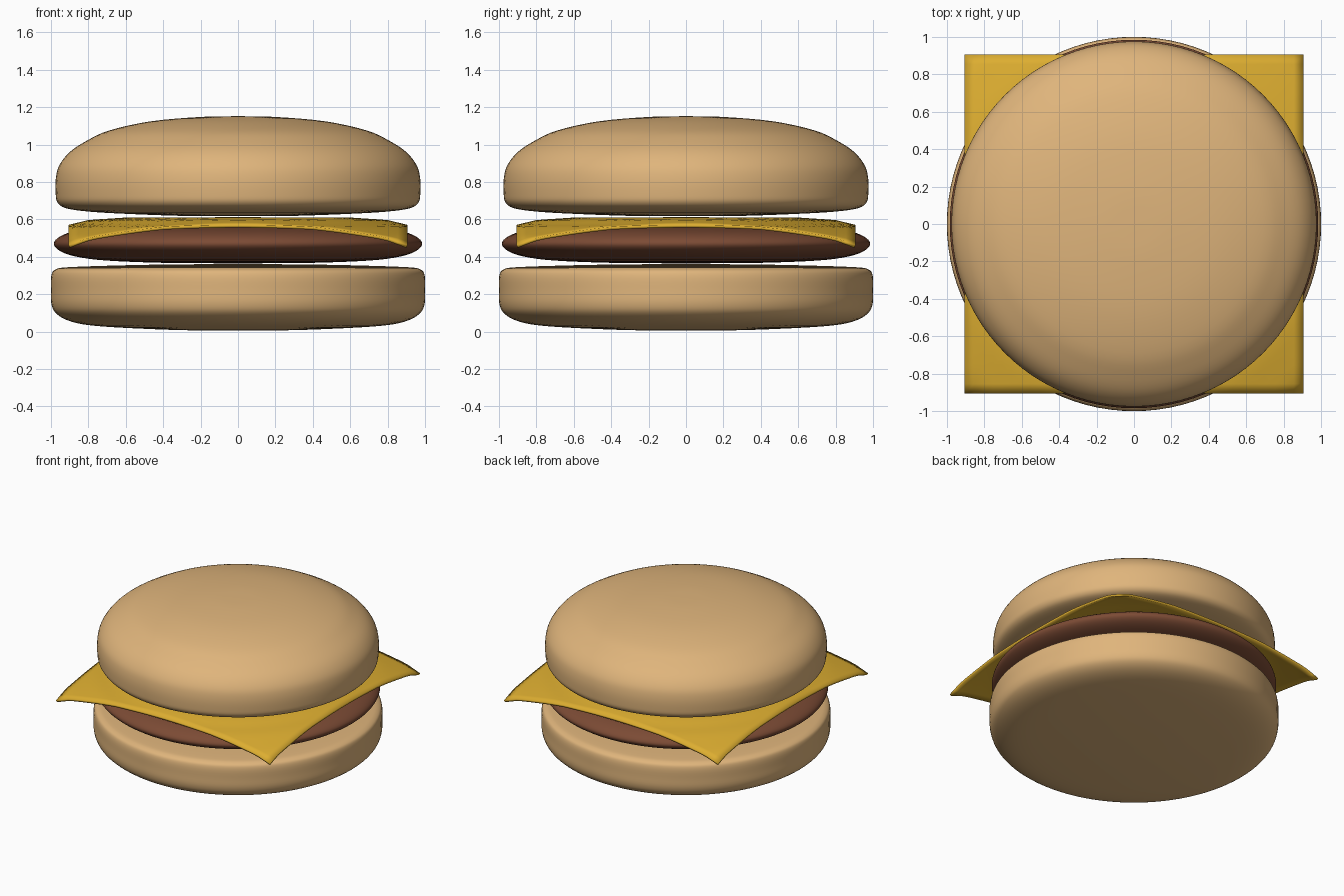
import bpy, bmesh, math
from mathutils import Vector

if "Cube" in bpy.data.objects:
    bpy.data.objects.remove(bpy.data.objects["Cube"])


def finish(name, bm, color, angle):
    bmesh.ops.recalc_face_normals(bm, faces=bm.faces)
    mesh = bpy.data.meshes.new(name)
    bm.to_mesh(mesh)
    bm.free()
    obj = bpy.data.objects.new(name, mesh)
    bpy.context.collection.objects.link(obj)
    mat = bpy.data.materials.new(name + "_color")
    mat.diffuse_color = color
    mat.use_nodes = True
    mat.node_tree.nodes["Principled BSDF"].inputs["Base Color"].default_value = mat.diffuse_color
    mesh.materials.append(mat)
    bpy.ops.object.select_all(action='DESELECT')
    obj.select_set(True)
    bpy.context.view_layer.objects.active = obj
    bpy.ops.object.shade_smooth_by_angle(angle=math.radians(angle))
    return obj


def smooth_profile(points, steps=4):
    # Catmull-Rom curve through the (radius, z) points
    p = [Vector(q) for q in points]
    p = [2 * p[0] - p[1]] + p + [2 * p[-1] - p[-2]]
    out = []
    for a, b, c, d in zip(p, p[1:], p[2:], p[3:]):
        for i in range(steps):
            t = i / steps
            out.append(0.5 * (2 * b + (c - a) * t + (2 * a - 5 * b + 4 * c - d) * t ** 2
                              + (3 * b - a - 3 * c + d) * t ** 3))
    return out + [p[-2]]


def lathe(name, points, color, segments=96):
    bm = bmesh.new()
    verts = [bm.verts.new((r, 0, z)) for r, z in smooth_profile(points)]
    edges = [bm.edges.new(pair) for pair in zip(verts, verts[1:])]
    bmesh.ops.spin(bm, geom=verts + edges, axis=(0, 0, 1), cent=(0, 0, 0),
                   angle=2 * math.pi, steps=segments)
    bmesh.ops.remove_doubles(bm, verts=bm.verts, dist=0.0005)
    return finish(name, bm, color, 50)


bun = (0.74, 0.46, 0.20, 1)

# Bottom bun
lathe("bottom_bun", [(0, 0.005), (0.3, 0.008), (0.6, 0.02), (0.8, 0.035), (0.91, 0.06),
                     (0.975, 0.1), (0.998, 0.15), (1.0, 0.22), (0.998, 0.3), (0.975, 0.333),
                     (0.9, 0.345), (0.6, 0.355), (0.3, 0.36), (0, 0.36)], bun)

# Patty
lathe("patty", [(0, 0.365), (0.4, 0.368), (0.7, 0.38), (0.86, 0.4), (0.95, 0.43),
                (0.985, 0.47), (0.95, 0.51), (0.86, 0.54), (0.7, 0.557), (0.4, 0.568),
                (0, 0.57)], (0.20, 0.07, 0.035, 1))

# Top bun
lathe("top_bun", [(0, 0.617), (0.3, 0.619), (0.6, 0.63), (0.8, 0.642), (0.92, 0.66),
                  (0.965, 0.69), (0.975, 0.74), (0.974, 0.82), (0.955, 0.89), (0.9, 0.96),
                  (0.81, 1.02), (0.69, 1.075), (0.47, 1.124), (0.2, 1.148), (0, 1.152)], bun)

# Cheese slice: square sheet drooping with distance from the centre
droop = [(0, 0.612), (0.6, 0.61), (0.8, 0.597), (0.9, 0.572), (0.985, 0.562),
         (1.2, 0.505), (1.28, 0.462)]


def sheet_height(r):
    for (r0, z0), (r1, z1) in zip(droop, droop[1:]):
        if r <= r1:
            return z0 + (z1 - z0) * (r - r0) / (r1 - r0)
    return droop[-1][1]


bm = bmesh.new()
bmesh.ops.create_grid(bm, x_segments=36, y_segments=36, size=0.905)
for v in bm.verts:
    v.co.z = sheet_height(math.hypot(v.co.x, v.co.y))
cheese = finish("cheese_slice", bm, (0.72, 0.42, 0.03, 1), 40)
solid = cheese.modifiers.new("thickness", 'SOLIDIFY')
solid.thickness = 0.016
solid.offset = -1 if cheese.data.polygons[0].normal.z > 0 else 1
